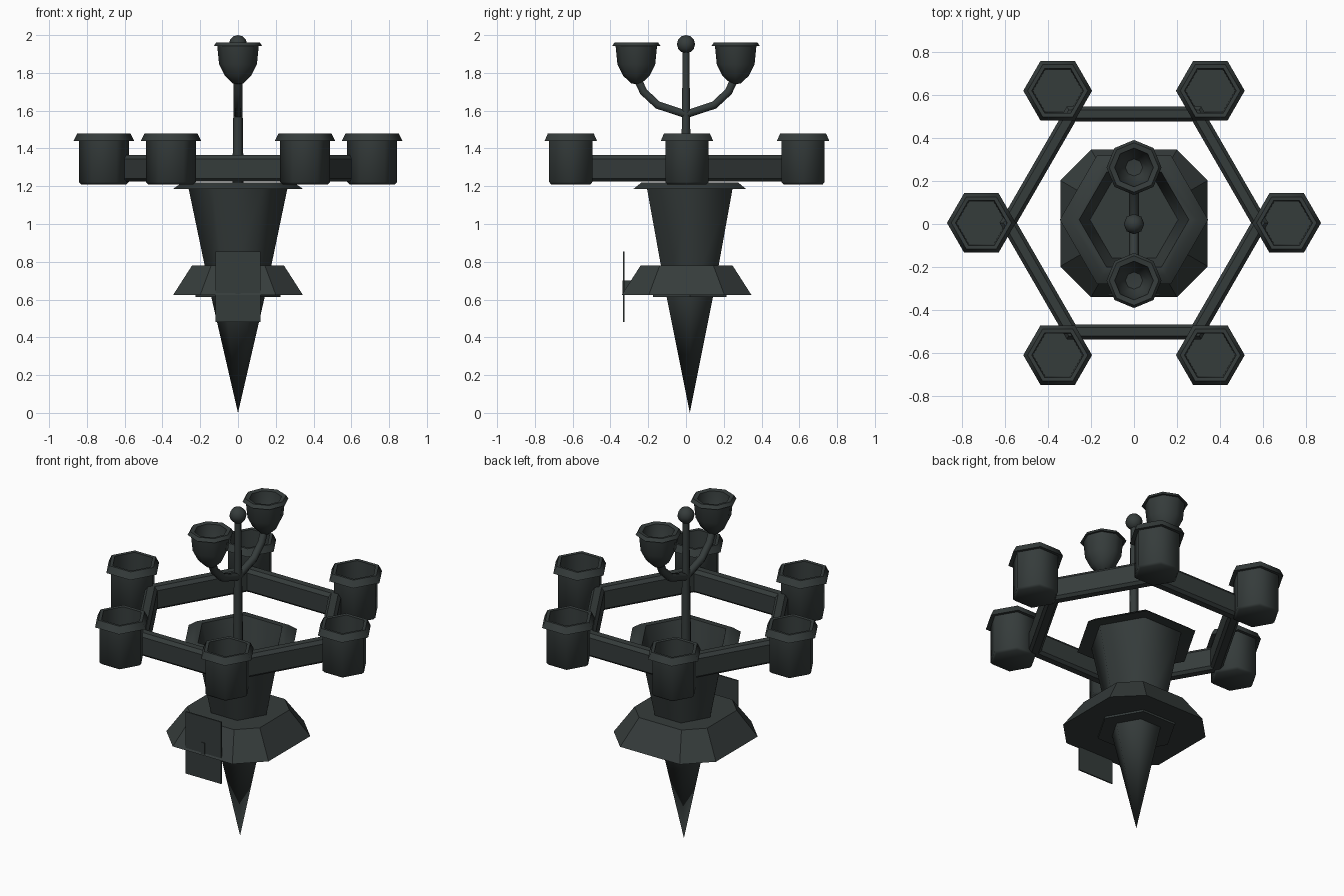
import bpy, bmesh, math
from mathutils import Vector

if "Cube" in bpy.data.objects:
    bpy.data.objects.remove(bpy.data.objects["Cube"])

iron = bpy.data.materials.new("dark_iron")
iron.diffuse_color = (0.036, 0.045, 0.044, 1)
iron.use_nodes = True
iron.node_tree.nodes["Principled BSDF"].inputs["Base Color"].default_value = iron.diffuse_color


def finish(name, bm, angle=30):
    bmesh.ops.remove_doubles(bm, verts=bm.verts, dist=1e-5)
    bmesh.ops.recalc_face_normals(bm, faces=bm.faces)
    me = bpy.data.meshes.new(name)
    bm.to_mesh(me)
    bm.free()
    ob = bpy.data.objects.new(name, me)
    me.materials.append(iron)
    bpy.context.collection.objects.link(ob)
    bpy.ops.object.select_all(action='DESELECT')
    ob.select_set(True)
    bpy.context.view_layer.objects.active = ob
    bpy.ops.object.shade_smooth_by_angle(angle=math.radians(angle))
    return ob


def skin(name, rings, closed=False, angle=30):
    """Join rings of points with quads."""
    bm = bmesh.new()
    vs = [[bm.verts.new(p) for p in ring] for ring in rings]
    n = len(vs[0])
    pairs = list(zip(vs, vs[1:])) + ([(vs[-1], vs[0])] if closed else [])
    for a, b in pairs:
        for i in range(n):
            j = (i + 1) % n
            bm.faces.new((a[i], a[j], b[j], b[i]))
    bmesh.ops.dissolve_degenerate(bm, edges=bm.edges, dist=1e-5)
    return finish(name, bm, angle)


def lathe(name, profile, sides, centre=(0, 0), closed=False, angle=30):
    rings = [[(centre[0] + r * math.cos(2 * math.pi * i / sides),
               centre[1] + r * math.sin(2 * math.pi * i / sides), z)
              for i in range(sides)] for r, z in profile]
    return skin(name, rings, closed, angle)


def box(name, lo, hi):
    bm = bmesh.new()
    bmesh.ops.create_cube(bm, size=1)
    for v in bm.verts:
        v.co = Vector([(a + b) / 2 + c * (b - a) for a, b, c in zip(lo, hi, v.co)])
    return finish(name, bm)


# hexagonal tapered body: spike, hollow bowl and drooping flange
lathe("spike_and_bowl", [(0, 0), (0.143, 0.62), (0.262, 1.19), (0.345, 1.185),
                         (0.295, 1.22), (0.255, 1.22), (0.205, 1.02), (0, 1.02)],
      6, (0, 0.02), angle=62)

# eight-sided sloping skirt with cut corners
def octagon(s, z, cy=0.003):
    a, b = 0.343 * s, 0.2 * s
    return [(x, y + cy, z) for x, y in ((a, -b), (a, b), (b, a), (-b, a),
                                        (-a, b), (-a, -b), (-b, -a), (b, -a))]

skin("skirt", [octagon(0, 0.625), octagon(1, 0.625), octagon(0.71, 0.78), octagon(0, 0.78)])
lathe("skirt_collar", [(0, 0.613), (0.225, 0.613), (0.225, 0.64), (0, 0.64)], 6, (0, 0.02))

# thin front plate and its bracket
box("front_plate", (-0.12, -0.333, 0.48), (0.12, -0.325, 0.855))
box("plate_bracket", (-0.012, -0.337, 0.63), (0.012, -0.2, 0.70))

# hexagonal beam ring
lathe("beam_ring", [(0.545, 1.24), (0.545, 1.345), (0.563, 1.365), (0.607, 1.365),
                    (0.625, 1.345), (0.625, 1.24), (0.607, 1.225), (0.563, 1.225)],
      6, (0, 0.005), closed=True)

# six hollow cups
for k in range(6):
    t = math.pi / 3 * k
    lathe(f"cup_{k + 1}", [(0, 1.21), (0.12, 1.21), (0.132, 1.222), (0.132, 1.445),
                           (0.16, 1.44), (0.14, 1.48), (0.12, 1.478), (0.115, 1.26), (0, 1.26)],
          6, (0.71 * math.cos(t), 0.005 + 0.71 * math.sin(t)), angle=62)

# centre pole with ball finial
lathe("pole", [(0, 1.0), (0.033, 1.0), (0.02, 1.93), (0, 1.93)], 6, angle=62)
lathe("finial", [(0.048 * math.sin(math.pi * i / 6), 1.952 - 0.048 * math.cos(math.pi * i / 6))
                 for i in range(7)], 8, angle=50)

# two lamps on bent arms
path = [(0.0, 1.58), (0.15, 1.63), (0.225, 1.70), (0.262, 1.78)]
for side, s in (("front", -1), ("back", 1)):
    rings = []
    for i, (y, z) in enumerate(path):
        p, q = path[max(i - 1, 0)], path[min(i + 1, 3)]
        d = Vector((0, q[0] - p[0], q[1] - p[1])).normalized()
        if i == 0:
            d = Vector((0, 1, 0))
        u = Vector((1, 0, 0))
        w = d.cross(u)
        ring = []
        for k in range(6):
            c = Vector((0, y, z)) + 0.024 * (u * math.cos(k * math.pi / 3) + w * math.sin(k * math.pi / 3))
            ring.append((c.x, s * c.y, c.z))
        rings.append(ring)
    skin(f"{side}_arm", rings, angle=62)
    lathe(f"{side}_lamp", [(0, 1.74), (0.028, 1.745), (0.07, 1.785), (0.1, 1.845), (0.11, 1.945),
                           (0.128, 1.942), (0.115, 1.962), (0.09, 1.957), (0.075, 1.86),
                           (0.04, 1.8), (0, 1.795)],
          8, (0, s * 0.263), angle=50)
